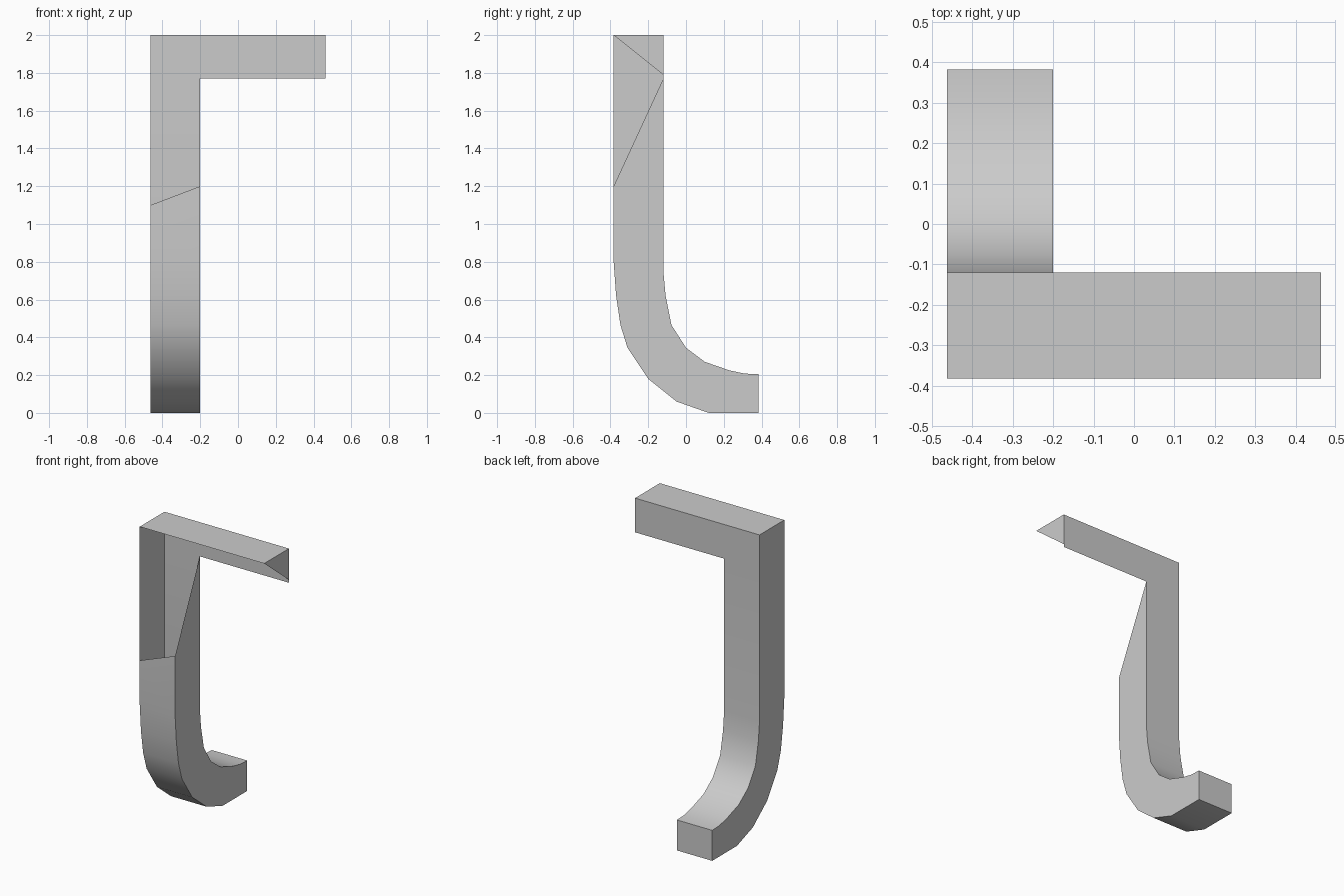
import bpy, bmesh
from math import radians

cube = bpy.data.objects.get("Cube")
if cube:
    bpy.data.objects.remove(cube, do_unlink=True)

grey = bpy.data.materials.new("plain_grey")
grey.use_nodes = True
colour = (0.6, 0.6, 0.6, 1)
grey.diffuse_color = colour
grey.node_tree.nodes["Principled BSDF"].inputs["Base Color"].default_value = colour

# Shared dimensions
LEFT, INNER, RIGHT = -0.463, -0.2, 0.463
FRONT, BACK, TOP, UNDER = -0.383, -0.12, 2.0, 1.77


def make_object(name, bm):
    mesh = bpy.data.meshes.new(name)
    bm.to_mesh(mesh)
    bm.free()
    mesh.materials.append(grey)
    obj = bpy.data.objects.new(name, mesh)
    bpy.context.collection.objects.link(obj)
    bpy.ops.object.select_all(action='DESELECT')
    obj.select_set(True)
    bpy.context.view_layer.objects.active = obj
    bpy.ops.object.shade_smooth_by_angle(angle=radians(30))
    return obj


# Hooked leg: one side profile in (y, z), swept across the width, open at upper front
outer = [(FRONT, 0.8), (-0.37, 0.62), (-0.347, 0.465), (-0.31, 0.345),
         (-0.2, 0.18), (-0.05, 0.06), (0.12, 0), (0.383, 0)]
inner = [(0.383, 0.205), (0.31, 0.208), (0.23, 0.225), (0.1, 0.27), (0, 0.345),
         (-0.077, 0.465), (-0.108, 0.62), (BACK, 0.75), (BACK, UNDER), (BACK, TOP)]

bm = bmesh.new()


def rail(x, front_height):
    path = [(FRONT, front_height)] + outer + inner
    return [bm.verts.new((x, y, z)) for y, z in path]


far_side, near_side = rail(LEFT, 1.1), rail(INNER, 1.2)
for i in range(len(far_side) - 1):
    bm.faces.new((far_side[i], far_side[i + 1], near_side[i + 1], near_side[i]))
corner = bm.verts.new((LEFT, FRONT, TOP))
bm.faces.new([corner] + far_side).normal_flip()
bm.faces.new(near_side[:-1])
make_object("hooked_leg", bm)

# Top arm: top plate, back plate and a triangular end, open in front and below
bm = bmesh.new()


def face(*points):
    bm.faces.new([bm.verts.new(p) for p in points])


face((LEFT, FRONT, TOP), (RIGHT, FRONT, TOP), (RIGHT, BACK, TOP), (LEFT, BACK, TOP))
face((INNER, BACK, UNDER), (INNER, BACK, TOP), (RIGHT, BACK, TOP), (RIGHT, BACK, UNDER))
face((RIGHT, FRONT, TOP), (RIGHT, BACK, UNDER + 0.02), (RIGHT, BACK, TOP))
bmesh.ops.remove_doubles(bm, verts=bm.verts, dist=0.001)
make_object("top_arm", bm)
